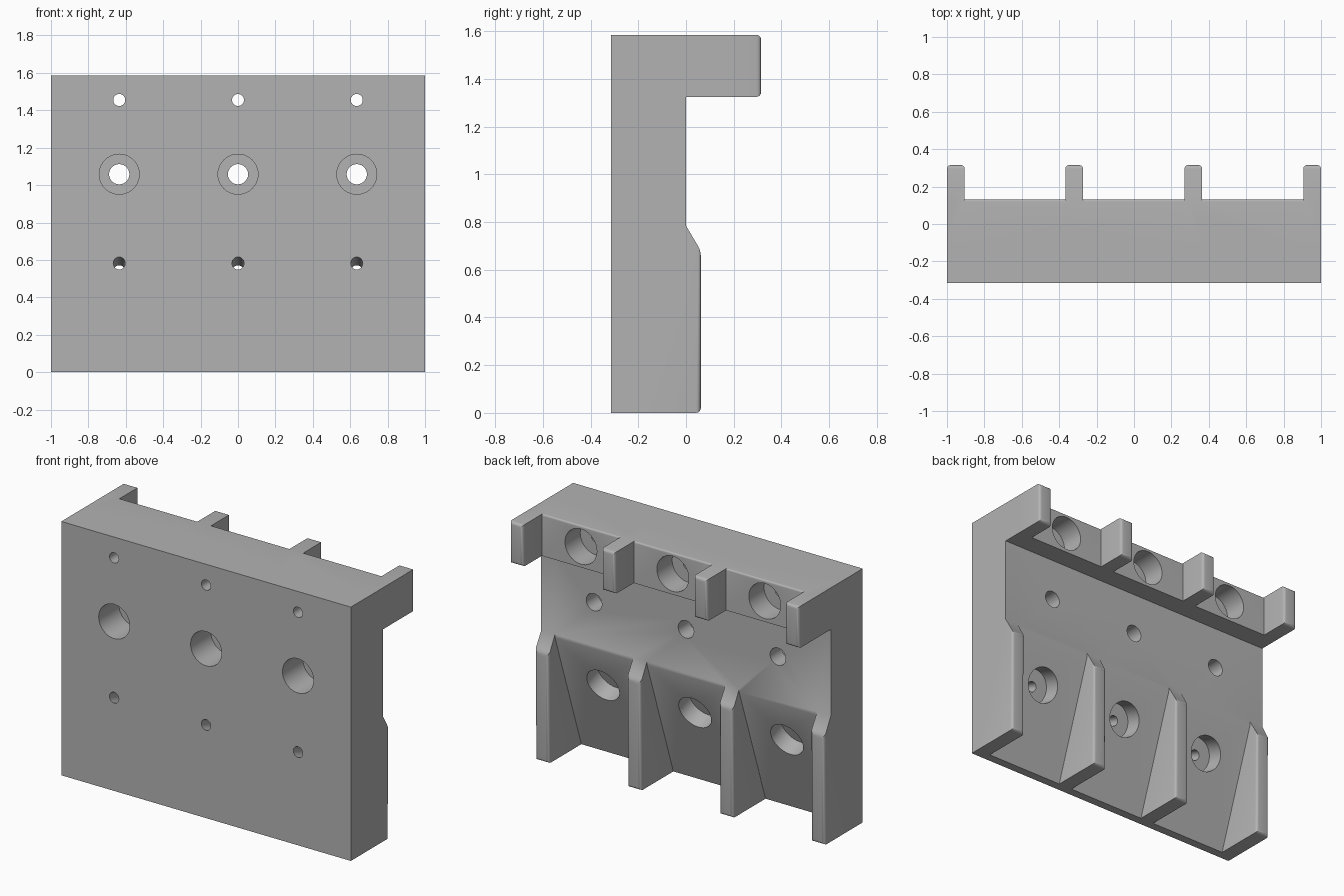
import bpy, bmesh, math
from mathutils import Matrix

cube = bpy.data.objects.get("Cube")
if cube:
    bpy.data.objects.remove(cube, do_unlink=True)

grey = bpy.data.materials.new("light grey")
grey.use_nodes = True
grey.diffuse_color = (0.45, 0.45, 0.45, 1)
grey.node_tree.nodes["Principled BSDF"].inputs["Base Color"].default_value = grey.diffuse_color

HEIGHT = 1.585
RIB = 0.095
HOLE_X = (-0.635, 0, 0.635)
RIB_X = (-1 + RIB / 2, -0.32, 0.317, 1 - RIB / 2)


def make_object(name, bm):
    bmesh.ops.recalc_face_normals(bm, faces=bm.faces)
    mesh = bpy.data.meshes.new(name)
    bm.to_mesh(mesh)
    bm.free()
    mesh.materials.append(grey)
    obj = bpy.data.objects.new(name, mesh)
    bpy.context.collection.objects.link(obj)
    return obj


def extrude_profile(points, x0, x1, round_edge=None, radius=0.02):
    """Extrude a (y, z) outline along x and round the edges picked by a rule."""
    bm = bmesh.new()
    face = bm.faces.new([bm.verts.new((x0, y, z)) for y, z in points])
    new = bmesh.ops.extrude_face_region(bm, geom=[face])["geom"]
    bmesh.ops.translate(bm, vec=(x1 - x0, 0, 0),
                        verts=[v for v in new if isinstance(v, bmesh.types.BMVert)])
    if round_edge:
        edges = [e for e in bm.edges if all(round_edge(v.co) for v in e.verts)]
        bmesh.ops.bevel(bm, geom=edges, offset=radius, segments=4,
                        profile=0.5, affect='EDGES')
    return bm


def add_stepped_hole(bm, profile, matrix, sides=40):
    """Closed turned cutter from (radius, depth) pairs along local z."""
    rings = []
    for r, d in profile:
        angles = [2 * math.pi * i / sides for i in range(sides)]
        rings.append([bm.verts.new(matrix @ Matrix.Translation(
            (r * math.cos(a), r * math.sin(a), d)).translation) for a in angles])
    for low, high in zip(rings, rings[1:]):
        for i in range(sides):
            j = (i + 1) % sides
            bm.faces.new((low[i], low[j], high[j], high[i]))
    bm.faces.new(rings[0][::-1])
    bm.faces.new(rings[-1])


def boolean(target, tool, operation):
    mod = target.modifiers.new(operation.title(), 'BOOLEAN')
    mod.operation = operation
    mod.solver = 'EXACT'
    mod.object = tool
    bpy.context.view_layer.objects.active = target
    bpy.ops.object.modifier_apply(modifier=mod.name)
    bpy.data.objects.remove(tool, do_unlink=True)


# Main block: top ledge, flat middle and an undercut lower back
outline = [(-0.315, 0), (-0.26, 0), (0, 0.765), (0, 1.325),
           (0.13, 1.325), (0.13, HEIGHT), (-0.315, HEIGHT)]
body = make_object("mounting_block", extrude_profile(
    outline, -1, 1, lambda c: c.y > 0.1 and c.z > 1.5, 0.01))

# Four upper prongs and four lower ribs with rounded noses
upper = [(-0.1, 1.325), (0.315, 1.325), (0.315, HEIGHT), (-0.1, HEIGHT)]
lower = [(-0.29, 0), (0.062, 0), (0.062, 0.68), (0, 0.785), (-0.2, 0.785)]
for x in RIB_X:
    for name, points, limit in (("upper_prong", upper, 0.2), ("lower_rib", lower, -0.01)):
        rib = make_object(name, extrude_profile(
            points, x - RIB / 2, x + RIB / 2,
            lambda c: c.y > limit and c.z < 0.7 or c.y > 0.2))
        boolean(body, rib, 'UNION')

# Stepped bolt holes: upper from the back, middle from the front, lower square to the undercut
cutters = bmesh.new()
to_front = Matrix.Rotation(math.radians(90), 4, 'X')
to_back = Matrix.Rotation(math.radians(-90), 4, 'X')
tilt = Matrix.Rotation(math.atan2(0.26, 0.765), 4, 'X')
for x in HOLE_X:
    add_stepped_hole(cutters, [(0.11, -0.2), (0.11, 0.15), (0.032, 0.15), (0.032, 0.6)],
                     Matrix.Translation((x, 0.13, 1.455)) @ to_front)
    add_stepped_hole(cutters, [(0.107, -0.2), (0.107, 0.2), (0.054, 0.2), (0.054, 0.6)],
                     Matrix.Translation((x, -0.315, 1.058)) @ to_back)
    add_stepped_hole(cutters, [(0.11, -0.3), (0.11, 0.11), (0.032, 0.11), (0.032, 0.5)],
                     Matrix.Translation((x, -0.088, 0.505)) @ tilt.inverted() @ to_front)
cutter = make_object("hole_cutters", cutters)
cutter.hide_render = True
boolean(body, cutter, 'DIFFERENCE')

# Smooth the holes and rounded noses, keep the machined edges sharp
bpy.ops.object.select_all(action='DESELECT')
body.select_set(True)
bpy.context.view_layer.objects.active = body
bpy.ops.object.shade_smooth_by_angle(angle=math.radians(30))
